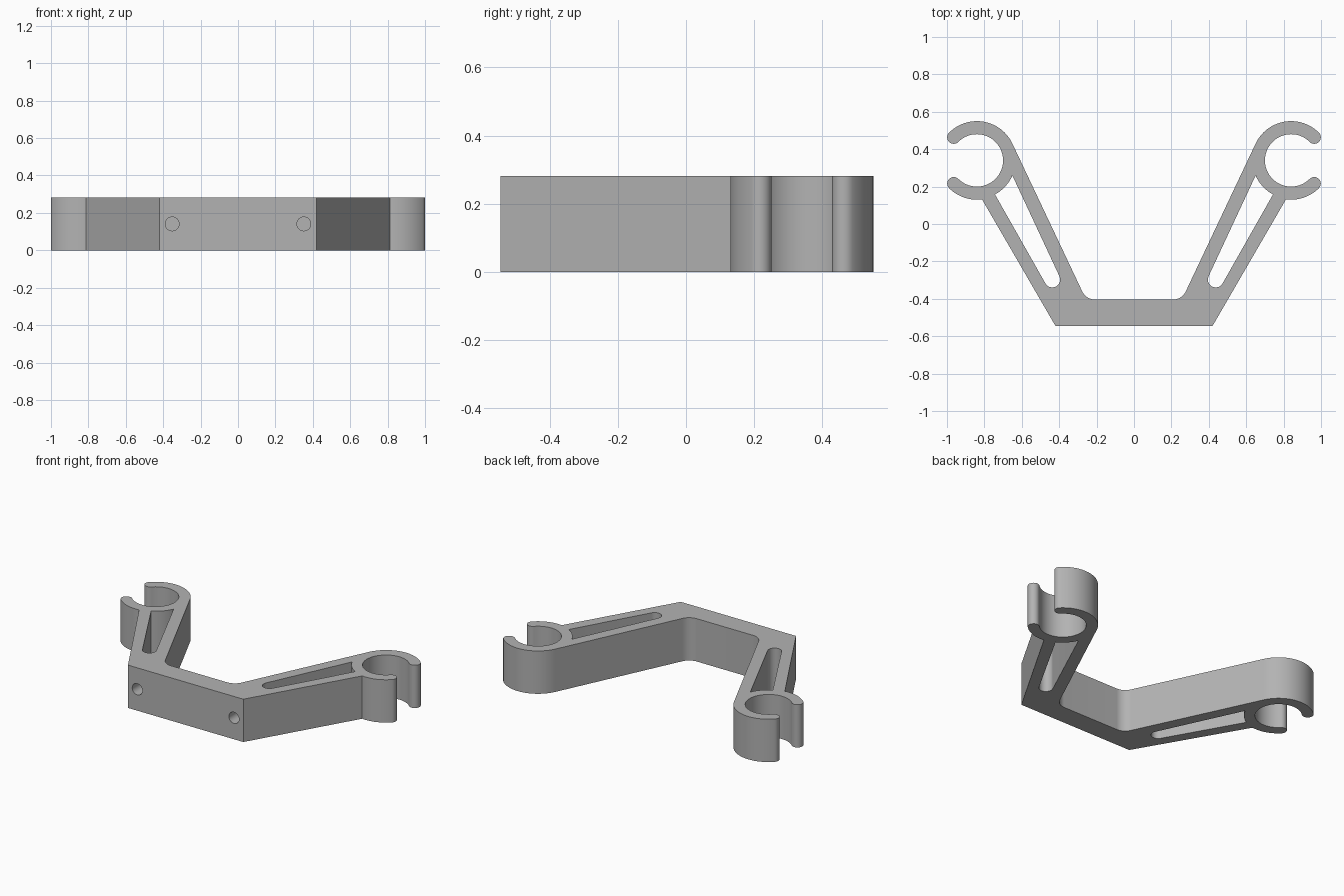
import bpy, bmesh
from math import sin, cos, radians
from mathutils import Matrix, Vector

HEIGHT = 0.282
CLIP = (0.84, 0.34)          # centre of the clip ring
OUTER, INNER = 0.21, 0.14
TIP = (OUTER - INNER) / 2

cube = bpy.data.objects.get("Cube")
if cube:
    bpy.data.objects.remove(cube)

grey = bpy.data.materials.new("grey plastic")
GREY = (0.45, 0.45, 0.45, 1)
grey.use_nodes = True
grey.diffuse_color = GREY
grey.node_tree.nodes["Principled BSDF"].inputs["Base Color"].default_value = GREY


def arc(centre, r, start, end, steps=16):
    """Points along an arc, angles in degrees."""
    angles = [radians(start + (end - start) * i / steps) for i in range(steps + 1)]
    return [(centre[0] + r * cos(a), centre[1] + r * sin(a)) for a in angles]


def mirrored(points):
    return [(-x, y) for x, y in reversed(points)]


def add_object(name, bm):
    bmesh.ops.recalc_face_normals(bm, faces=bm.faces)
    mesh = bpy.data.meshes.new(name)
    bm.to_mesh(mesh)
    bm.free()
    mesh.materials.append(grey)
    obj = bpy.data.objects.new(name, mesh)
    bpy.context.collection.objects.link(obj)
    return obj


def prism(name, points, z0, z1):
    bm = bmesh.new()
    face = bm.faces.new([bm.verts.new((x, y, z0)) for x, y in points])
    top = bmesh.ops.extrude_face_region(bm, geom=[face])["geom"]
    bmesh.ops.translate(bm, vec=(0, 0, z1 - z0),
                        verts=[v for v in top if isinstance(v, bmesh.types.BMVert)])
    return add_object(name, bm)


def clip_tip(angle):
    a = radians(angle)
    r = (OUTER + INNER) / 2
    return (CLIP[0] + r * cos(a), CLIP[1] + r * sin(a))


# Outline: base corner, arm, open clip ring, inner fillet; then its mirror
half = [(0.42, -0.545)]
half += arc(CLIP, OUTER, -97.5, -45)
half += arc(clip_tip(-45), TIP, -45, 135)[1:]
half += arc(CLIP, INNER, 315, 45, 48)[1:]
half += arc(clip_tip(45), TIP, 225, 405)[1:]
half += arc(CLIP, OUTER, 45, 154.7, 32)[1:]
half += arc((0.205, -0.325), 0.08, -25.3, -90)
bracket = prism("clip_bracket", half + mirrored(half), 0, HEIGHT)

# Arm slots: rounded at the base, following the ring at the clip
slot = arc((0.437, -0.297), 0.042, 154.7, 330) + arc(CLIP, 0.206, 242, 203)
cutters = [prism("slot_cutter_left", slot, -0.1, HEIGHT + 0.1),
           prism("slot_cutter_right", mirrored(slot), -0.1, HEIGHT + 0.1)]

# Blind screw holes in the front face
for side, x in (("left", 0.352), ("right", -0.352)):
    bm = bmesh.new()
    place = Matrix.Translation(Vector((x, -0.545, HEIGHT / 2))) @ Matrix.Rotation(radians(90), 4, "X")
    bmesh.ops.create_cone(bm, cap_ends=True, segments=32, radius1=0.037,
                          radius2=0.037, depth=0.3, matrix=place)
    cutters.append(add_object("screw_hole_cutter_" + side, bm))

for cutter in cutters:
    cutter.hide_render = True
    cut = bracket.modifiers.new(cutter.name, "BOOLEAN")
    cut.operation = "DIFFERENCE"
    cut.solver = "EXACT"
    cut.object = cutter

# Bake the cuts and drop the cutters
bpy.context.view_layer.update()
graph = bpy.context.evaluated_depsgraph_get()
result = bpy.data.meshes.new_from_object(bracket.evaluated_get(graph))
bracket.modifiers.clear()
bracket.data = result
for cutter in cutters:
    bpy.data.objects.remove(cutter)

bpy.ops.object.select_all(action="DESELECT")
bracket.select_set(True)
bpy.context.view_layer.objects.active = bracket
bpy.ops.object.shade_smooth_by_angle(angle=radians(30))
